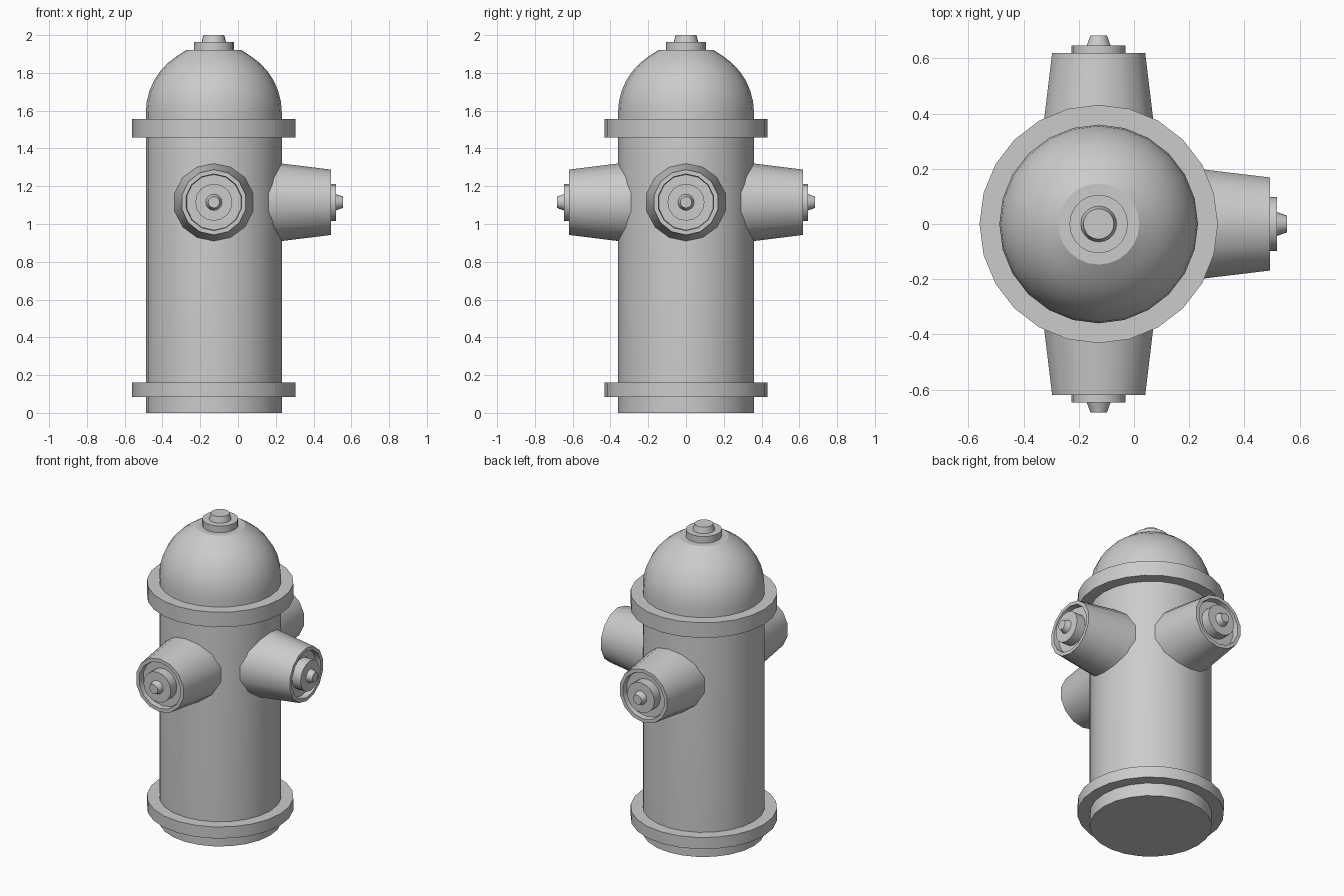
import bpy, bmesh, math
from mathutils import Matrix

if "Cube" in bpy.data.objects:
    bpy.data.objects.remove(bpy.data.objects["Cube"])

AXIS_X = -0.128      # hydrant centreline
NOZZLE_Z = 1.115


def lathe(name, profile, sides, matrix, closed=False):
    """Spin (radius, height) points around local z; zero radius closes an end."""
    bm = bmesh.new()
    rings = []
    for r, h in profile:
        if r == 0:
            rings.append([bm.verts.new((0, 0, h))])
        else:
            rings.append([bm.verts.new((r * math.cos(2 * math.pi * i / sides),
                                        r * math.sin(2 * math.pi * i / sides), h))
                          for i in range(sides)])
    pairs = list(zip(rings, rings[1:]))
    if closed:
        pairs.append((rings[-1], rings[0]))
    for a, b in pairs:
        for i in range(sides):
            j = (i + 1) % sides
            quad = [a[i % len(a)], a[j % len(a)], b[j % len(b)], b[i % len(b)]]
            bm.faces.new(list(dict.fromkeys(quad)))
    bmesh.ops.recalc_face_normals(bm, faces=bm.faces)
    bm.transform(matrix)
    mesh = bpy.data.meshes.new(name)
    bm.to_mesh(mesh)
    bm.free()
    ob = bpy.data.objects.new(name, mesh)
    bpy.context.collection.objects.link(ob)
    bpy.ops.object.select_all(action='DESELECT')
    ob.select_set(True)
    bpy.context.view_layer.objects.active = ob
    bpy.ops.object.shade_smooth_by_angle(angle=math.radians(32))
    return ob


upright = Matrix.Translation((AXIS_X, 0, 0))

# Barrel with domed bonnet, flat at the top
dome_start, dome_end, steps = 0.0, math.acos(0.147 / 0.36), 7
dome = [(0.36 * math.cos(t), 1.59 + 0.356 * math.sin(t))
        for t in (dome_start + (dome_end - dome_start) * i / steps
                  for i in range(steps + 1))]
dome[-1] = (0.147, 1.92)
lathe("barrel_and_bonnet", [(0, 0), (0.36, 0)] + dome + [(0, 1.92)], 24, upright)

# Base and bonnet flanges
for name, z0, z1 in (("base_flange", 0.085, 0.16), ("bonnet_flange", 1.457, 1.555)):
    lathe(name, [(0.34, z0), (0.432, z0), (0.432, z1), (0.34, z1)], 24, upright, True)

# Operating nut on top
lathe("top_nut", [(0.106, 1.915), (0.106, 1.963), (0.065, 1.963),
                  (0.055, 2.0), (0, 2.0)], 20, upright)

# Tapered outlets with recessed caps: front, right and back
outlet = [(0.215, 0.28), (0.173, 0.62), (0.15, 0.62), (0.147, 0.585), (0, 0.585)]
plug = [(0.098, 0.58), (0.098, 0.647), (0.043, 0.647), (0.03, 0.683), (0, 0.683)]
for side, angle in (("front", -90), ("right", 0), ("back", 90)):
    m = (Matrix.Translation((AXIS_X, 0, NOZZLE_Z))
         @ Matrix.Rotation(math.radians(angle), 4, 'Z')
         @ Matrix.Rotation(math.radians(90), 4, 'Y'))
    lathe(side + "_outlet", outlet, 14, m)
    lathe(side + "_outlet_nut", plug, 16, m)
